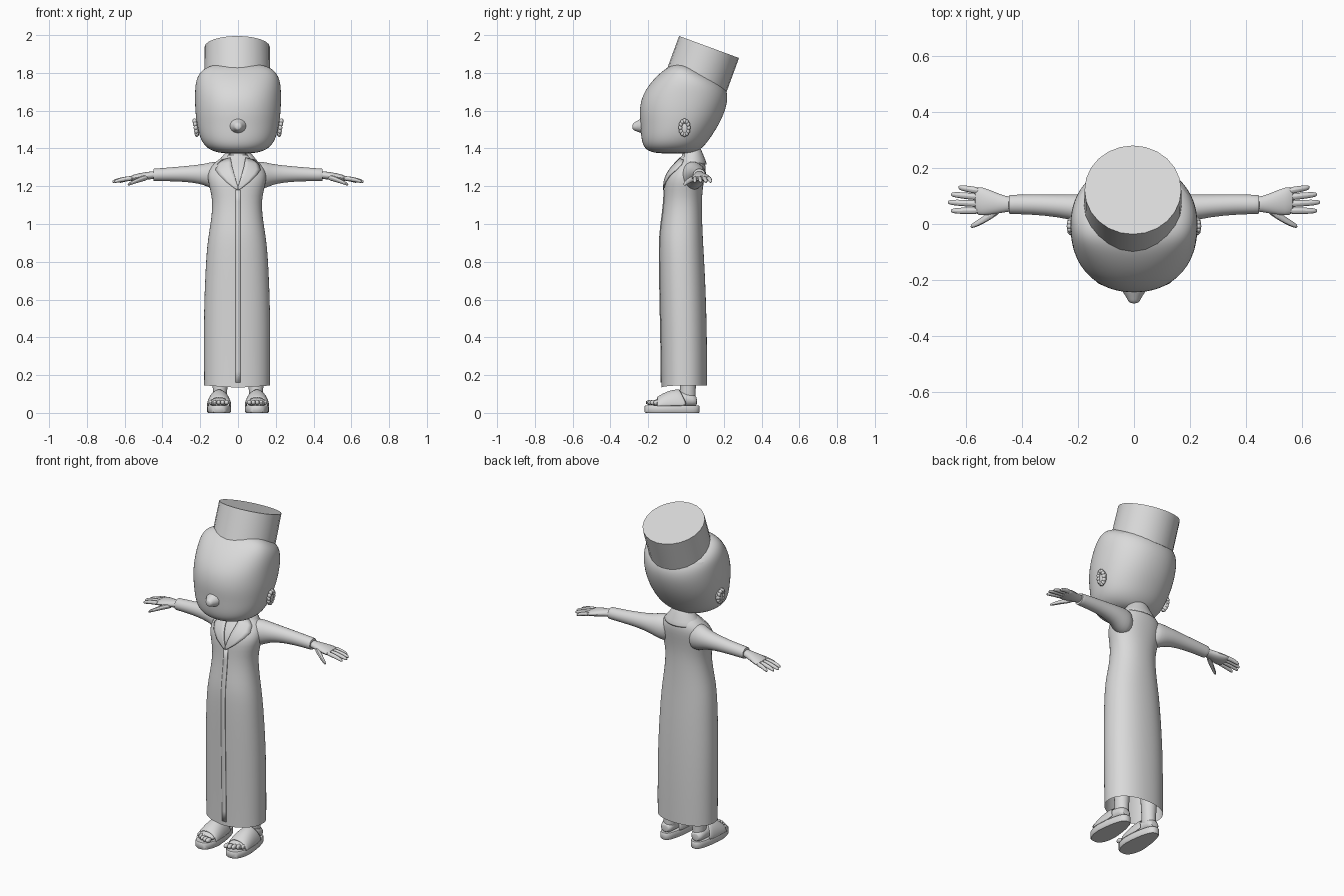
import bpy, bmesh
from math import cos, sin, pi, atan2, copysign
from mathutils import Vector
from mathutils.bvhtree import BVHTree

cube = bpy.data.objects.get("Cube")
if cube:
    bpy.data.objects.remove(cube, do_unlink=True)

clay = bpy.data.materials.new("light_grey")
clay.use_nodes = True
clay.diffuse_color = (0.7, 0.7, 0.7, 1)
clay.node_tree.nodes["Principled BSDF"].inputs["Base Color"].default_value = (0.7, 0.7, 0.7, 1)
parts = []


def finish(name, bm, mirror=False, subsurf=0, thickness=0):
    """Turn a bmesh into a named object with its modifiers."""
    bmesh.ops.recalc_face_normals(bm, faces=bm.faces)
    mesh = bpy.data.meshes.new(name)
    bm.to_mesh(mesh)
    bm.free()
    mesh.materials.append(clay)
    obj = bpy.data.objects.new(name, mesh)
    bpy.context.collection.objects.link(obj)
    if thickness:
        mod = obj.modifiers.new("Thickness", "SOLIDIFY")
        mod.thickness, mod.offset = thickness, 0
    if mirror:
        obj.modifiers.new("Mirror", "MIRROR").use_clip = False
    if subsurf:
        mod = obj.modifiers.new("Smooth", "SUBSURF")
        mod.levels = mod.render_levels = subsurf
    parts.append(obj)
    return obj


def add_loft(bm, sections, sides=16, power=2.0, caps=(True, True)):
    """Skin rings given as (centre, first radius vector, second radius vector)."""
    rings = []
    for centre, u, v in sections:
        ring = []
        for i in range(sides):
            a = 2 * pi * i / sides
            c, s = [copysign(abs(f) ** (2 / power), f) for f in (cos(a), sin(a))]
            ring.append(bm.verts.new(Vector(centre) + Vector(u) * c + Vector(v) * s))
        rings.append(ring)
    for a, b in zip(rings, rings[1:]):
        for i in range(sides):
            j = (i + 1) % sides
            bm.faces.new((a[i], a[j], b[j], b[i]))
    for wanted, ring in zip(caps, (rings[0], rings[-1])):
        if wanted:
            bm.faces.new(ring)


def upright(rows, cx=0):
    """Horizontal rings from (z, front y, back y, half width)."""
    return [((cx, (f + b) / 2, z), (w, 0, 0), (0, (b - f) / 2, 0)) for z, f, b, w in rows]


def along_x(rows):
    """Rings across x from (x, y, z, y radius, z radius)."""
    return [((x, y, z), (0, ry, 0), (0, 0, rz)) for x, y, z, ry, rz in rows]


def along_y(rows, cx):
    """Rings across y from (y, z, x radius, z radius)."""
    return [((cx, y, z), (rx, 0, 0), (0, 0, rz)) for y, z, rx, rz in rows]


def add_ball(bm, centre, size):
    new = bmesh.ops.create_uvsphere(bm, u_segments=16, v_segments=10, radius=1)["verts"]
    for v in new:
        v.co = Vector(centre) + Vector(a * b for a, b in zip(v.co, size))


# Head with nose
bm = bmesh.new()
add_loft(bm, upright([
    (1.372, -.14, .03, .07), (1.385, -.205, .065, .14), (1.42, -.232, .105, .185),
    (1.47, -.24, .14, .207), (1.53, -.243, .178, .22), (1.60, -.25, .21, .229),
    (1.68, -.235, .228, .23), (1.75, -.188, .2, .228), (1.80, -.138, .11, .207),
    (1.835, -.09, .04, .165), (1.85, -.05, .0, .08)]), sides=24, power=2.15)
finish("head", bm, subsurf=2)

bm = bmesh.new()
add_loft(bm, along_y([(-.2, 1.525, .06, .055), (-.24, 1.52, .045, .04), (-.265, 1.517, .026, .026),
                      (-.285, 1.515, .018, .017)], 0), sides=12)
finish("nose", bm, subsurf=2)

# Ears: a lobe with a raised rim
bm = bmesh.new()
add_ball(bm, (.215, -.005, 1.51), (.016, .026, .04))
for k in range(12):
    a = 2 * pi * k / 12
    add_ball(bm, (.224 + .006 * sin(a), -.008 + .022 * cos(a), 1.51 + .036 * sin(a)), (.011, .011, .013))
finish("ears", bm, mirror=True)

# Hat leaning backwards
bm = bmesh.new()
base, top = Vector((-.004, .057, 1.76)), Vector((-.004, .122, 1.937))
tilt = atan2(top.y - base.y, top.z - base.z)
depth = Vector((0, cos(tilt), -sin(tilt))) * .169
add_loft(bm, [(base, (.175, 0, 0), depth), (top, (.173, 0, 0), depth)], sides=24)
finish("hat", bm)

# Neck
bm = bmesh.new()
add_loft(bm, upright([(1.24, -.04, .07, .06), (1.34, -.02, .065, .045), (1.42, -.025, .06, .045)]))
finish("neck", bm, subsurf=1)

# Long robe, open at the hem
bm = bmesh.new()
add_loft(bm, upright([
    (.145, -.13, .112, .175), (.16, -.13, .112, .175), (.35, -.132, .112, .176),
    (.55, -.136, .108, .176), (.75, -.14, .1, .168), (.88, -.141, .092, .16),
    (.96, -.138, .088, .148), (1.04, -.126, .085, .135), (1.12, -.117, .084, .13),
    (1.18, -.115, .088, .142), (1.24, -.112, .097, .158), (1.285, -.088, .104, .152),
    (1.32, -.058, .103, .125), (1.345, -.035, .093, .092), (1.365, -.02, .08, .065)], -.005),
    sides=32, power=2.2, caps=(False, False))
for v in bm.verts:
    if v.co.z < .15:
        v.co.z -= .012 * max(0, 1 - abs(v.co.x) / .17) if v.co.y < 0 else 0
robe = finish("robe", bm, subsurf=1)

# Sleeves
bm = bmesh.new()
add_loft(bm, along_x([
    (.06, .03, 1.25, .06, .075), (.12, .037, 1.256, .068, .078), (.16, .048, 1.26, .058, .064),
    (.20, .058, 1.264, .05, .052), (.27, .065, 1.265, .041, .043), (.36, .07, 1.263, .037, .037),
    (.44, .07, 1.26, .035, .034), (.448, .07, 1.26, .035, .034), (.448, .07, 1.26, .026, .025)]))
finish("sleeves", bm, mirror=True, subsurf=1)

# Hands: palm, four fingers and a thumb
bm = bmesh.new()
add_loft(bm, along_x([
    (.42, .07, 1.262, .026, .022), (.46, .071, 1.258, .029, .021), (.5, .075, 1.252, .042, .022),
    (.54, .081, 1.246, .053, .02), (.575, .084, 1.24, .054, .015)]), sides=12)
fingers = [(.118, .131, .628), (.096, .106, .655), (.072, .078, .666), (.048, .047, .655)]
for y0, y1, tip in fingers:
    rows = []
    for t, r in ((0, .014), (.35, .013), (.75, .012), (.95, .009), (1, .004)):
        rows.append((.55 + (tip - .55) * t, y0 + (y1 - y0) * t, 1.243 - .02 * t * t, r, r))
    add_loft(bm, along_x(rows), sides=8)
add_loft(bm, along_x([
    (.47, .06, 1.25, .018, .018), (.51, .035, 1.24, .019, .017), (.545, .01, 1.226, .014, .013),
    (.575, -.005, 1.212, .011, .01), (.585, -.009, 1.207, .005, .005)]), sides=8)
finish("hands", bm, mirror=True, subsurf=1)

# Collar standing round the neck
bm = bmesh.new()
add_loft(bm, [((0, .035, 1.325), (.108, 0, 0), (0, .075, -.012)),
              ((0, .03, 1.36), (.075, 0, 0), (0, .058, .006)),
              ((0, .025, 1.395), (.052, 0, 0), (0, .046, .012))], sides=24, caps=(False, False))
front = [f for f in bm.faces if f.calc_center_median().y < -.01]
bmesh.ops.delete(bm, geom=front, context="FACES")
finish("collar", bm, subsurf=1, thickness=.008)

# Surface of the robe, on which the flat trims lie
bpy.context.view_layer.update()
surface = BVHTree.FromObject(robe, bpy.context.evaluated_depsgraph_get())


def trim(name, rows, steps, lift, mirror=False):
    """Lay a strip of (inner x, inner z, outer x, outer z) rows on the robe front."""
    bm = bmesh.new()
    grid = []
    for x0, z0, x1, z1 in rows:
        line = []
        for k in range(steps + 1):
            t = k / steps
            x, z = x0 + (x1 - x0) * t, z0 + (z1 - z0) * t
            hit = surface.ray_cast(Vector((x, -1, z)), Vector((0, 1, 0)))[0]
            line.append(bm.verts.new((x, (hit.y if hit else 0) - lift, z)))
        grid.append(line)
    for a, b in zip(grid, grid[1:]):
        for k in range(steps):
            bm.faces.new((a[k], a[k + 1], b[k + 1], b[k]))
    finish(name, bm, mirror=mirror, thickness=.006)


trim("lapels", [(.04, 1.35, .085, 1.338), (.035, 1.325, .11, 1.315), (.03, 1.3, .118, 1.285),
                (.022, 1.27, .1, 1.26), (.012, 1.235, .062, 1.222), (.001, 1.2, .02, 1.19),
                (.0, 1.185, .004, 1.18)], 4, .006, mirror=True)
trim("placket", [(-.012, z / 100, .014, z / 100) for z in range(16, 120, 6)], 2, .0015)

# Legs and feet
bm = bmesh.new()
add_loft(bm, upright([(.05, -.04, .055, .036), (.09, -.035, .052, .037), (.14, -.03, .052, .04),
                      (.22, -.035, .06, .046), (.4, -.045, .065, .055)], .095))
add_loft(bm, along_y([(.06, .06, .025, .022), (.04, .068, .04, .035), (-.02, .075, .043, .045),
                      (-.08, .066, .049, .038), (-.14, .054, .053, .024), (-.18, .05, .05, .015)], .1))
for k in range(5):
    add_ball(bm, (.06 + .021 * k, -.192 + .0025 * k * k, .055), (.014 - .001 * k, .022, .014))
finish("legs_and_feet", bm, mirror=True, subsurf=1)

# Sandal soles, narrower towards the heel
bm = bmesh.new()
add_loft(bm, upright([(0, -.215, .068, .06), (.006, -.22, .072, .065),
                      (.034, -.22, .072, .065), (.04, -.216, .068, .061)], .1), sides=32, power=2.5)
for v in bm.verts:
    v.co.x = .1 + (v.co.x - .1) * (1 - .22 * min(1, max(0, (v.co.y + .12) / .14)))
finish("sandal_soles", bm, mirror=True)

# Sandal straps arching over the feet
bm = bmesh.new()
add_loft(bm, along_y([(-.155, .035, .06, .045), (-.12, .035, .063, .066), (-.075, .035, .06, .085),
                      (-.03, .035, .054, .088)], .1), sides=20, caps=(False, False))
low = [v for v in bm.verts if v.co.z < .02]
bmesh.ops.delete(bm, geom=low, context="VERTS")
for v in bm.verts:
    if v.co.y > -.05:
        v.co.y += .05 * (1 - (v.co.z - .02) / .1)
finish("sandal_straps", bm, mirror=True, subsurf=1, thickness=.008)

# Smooth shading with crisp edges
bpy.ops.object.select_all(action="DESELECT")
for obj in parts:
    obj.select_set(True)
bpy.context.view_layer.objects.active = parts[0]
bpy.ops.object.shade_smooth_by_angle(angle=pi / 4.5)
